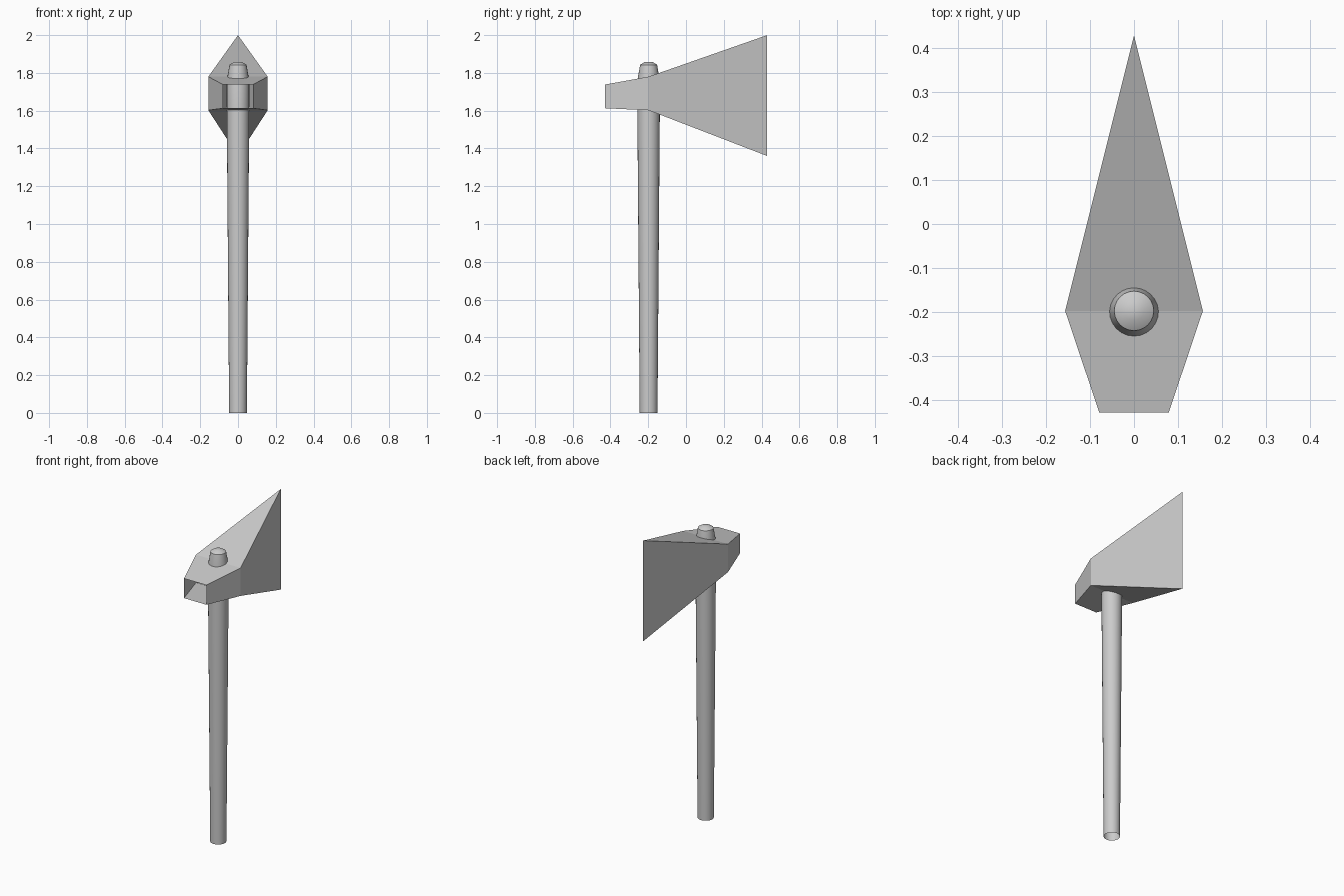
import bpy, bmesh, math

if "Cube" in bpy.data.objects:
    bpy.data.objects.remove(bpy.data.objects["Cube"])

def make_object(name, bm):
    bmesh.ops.recalc_face_normals(bm, faces=bm.faces[:])
    mesh = bpy.data.meshes.new(name)
    bm.to_mesh(mesh)
    bm.free()
    obj = bpy.data.objects.new(name, mesh)
    bpy.context.collection.objects.link(obj)
    return obj

# Handle: tapered round shaft, open at the bottom, domed at the top
SIDES = 24
HANDLE_Y = -0.198
profile = [(0.047, 0), (0.0595, 1.60), (0.060, 1.755), (0.045, 1.843), (0.022, 1.857)]
bm = bmesh.new()
rings = []
for r, z in profile:
    rings.append([bm.verts.new((r * math.cos(a), HANDLE_Y + r * math.sin(a), z))
                  for a in (2 * math.pi * i / SIDES for i in range(SIDES))])
for lower, upper in zip(rings, rings[1:]):
    for i in range(SIDES):
        j = (i + 1) % SIDES
        bm.faces.new((lower[i], lower[j], upper[j], upper[i]))
tip = bm.verts.new((0, HANDLE_Y, 1.859))
for i in range(SIDES):
    bm.faces.new((rings[-1][i], rings[-1][(i + 1) % SIDES], tip))
handle = make_object("handle", bm)
bpy.context.view_layer.objects.active = handle
handle.select_set(True)
bpy.ops.object.shade_smooth_by_angle(angle=math.radians(30))

# Axe head: hollow wedge, open at the butt and closing to a vertical cutting edge
sections = [(-0.43, 0.079, 1.613, 1.738), (-0.198, 0.157, 1.602, 1.78), (0.43, 0, 1.36, 2.0)]
bm = bmesh.new()
loops = []
for y, w, low, high in sections:
    loops.append([bm.verts.new(p) for p in
                  ((-w, y, low), (w, y, low), (w, y, high), (-w, y, high))])
for a, b in zip(loops, loops[1:]):
    for i in range(4):
        j = (i + 1) % 4
        bm.faces.new((a[i], a[j], b[j], b[i]))
bmesh.ops.remove_doubles(bm, verts=bm.verts[:], dist=0.0005)
make_object("axe_head", bm)
